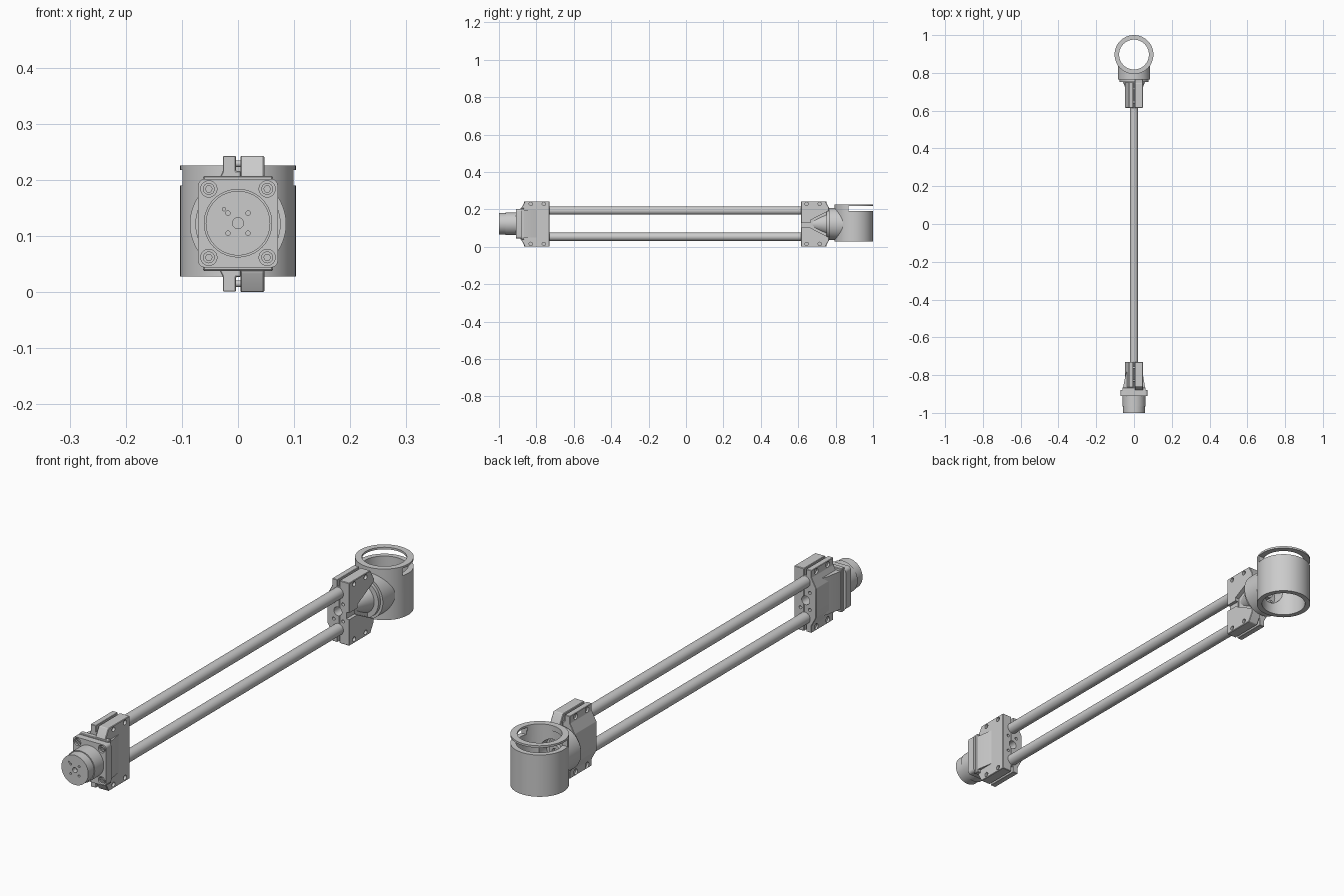
import bpy, bmesh, math
from mathutils import Matrix, Vector

if "Cube" in bpy.data.objects:
    bpy.data.objects.remove(bpy.data.objects["Cube"])

ZC = 0.1215          # height of the link axis
RING_Y = 0.897       # centre of the joint ring


def finish(name, bm, bevel=0.0):
    bmesh.ops.recalc_face_normals(bm, faces=bm.faces)
    if bevel:
        bmesh.ops.bevel(bm, geom=list(bm.edges), offset=bevel, segments=1, affect='EDGES')
    me = bpy.data.meshes.new(name)
    bm.to_mesh(me)
    bm.free()
    ob = bpy.data.objects.new(name, me)
    bpy.context.collection.objects.link(ob)
    return ob


def prism(name, pts, axis, a, b, bevel=0.0):
    """Extrude a 2D profile along an axis from a to b."""
    place = {'X': lambda p, t: (t, p[0], p[1]),
             'Y': lambda p, t: (p[0], t, p[1]),
             'Z': lambda p, t: (p[0], p[1], t)}[axis]
    bm = bmesh.new()
    lo = [bm.verts.new(place(p, a)) for p in pts]
    hi = [bm.verts.new(place(p, b)) for p in pts]
    bm.faces.new(lo)
    bm.faces.new(hi)
    for i in range(len(pts)):
        j = (i + 1) % len(pts)
        bm.faces.new((lo[i], lo[j], hi[j], hi[i]))
    return finish(name, bm, bevel)


def box(name, x, y, z, bevel=0.0):
    return prism(name, [(x[0], y[0]), (x[1], y[0]), (x[1], y[1]), (x[0], y[1])], 'Z', *z, bevel)


def cyl(name, axis, c, a, b, r, r2=None, seg=32):
    """Cylinder or cone along an axis; c holds the other two coordinates in order."""
    r2 = r if r2 is None else r2
    ring = lambda q: [(c[0] + q * math.cos(2 * math.pi * i / seg),
                       c[1] + q * math.sin(2 * math.pi * i / seg)) for i in range(seg)]
    ob = prism(name, ring(r), axis, a, b)
    if r2 != r:
        k = 'XYZ'.index(axis)
        mid = [c[0], c[1]]
        mid.insert(k, b)
        for v in ob.data.vertices:
            if abs(v.co[k] - b) < 1e-5:
                v.co = Vector(mid) + (v.co - Vector(mid)) * (r2 / r)
    return ob


def cut(targets, cutters):
    for ob in targets:
        bpy.context.view_layer.objects.active = ob
        for c in cutters:
            m = ob.modifiers.new("cut", 'BOOLEAN')
            m.operation, m.solver, m.object = 'DIFFERENCE', 'EXACT', c
            bpy.ops.object.modifier_apply(modifier=m.name)
    for c in cutters:
        bpy.data.objects.remove(c)


def rounded_rect(hx, hz, r, n=5):
    pts = []
    for k, (sx, sz) in enumerate([(1, 1), (-1, 1), (-1, -1), (1, -1)]):
        for i in range(n + 1):
            t = math.pi / 2 * (k + i / n)
            pts.append((sx * (hx - r) + r * math.cos(t), ZC + 1.5e-3 + sz * (hz - r) + r * math.sin(t)))
    return pts


# Two long tubes
for i, z in enumerate((0.053, 0.193)):
    cyl(f"tube_{i}", 'Y', (0, z), -0.80, 0.69, 0.022)


def clamp(label, y0, s, length):
    """Split clamp; y0 is the face the tubes enter, s points to the link's end."""
    y = lambda u: y0 + s * u
    # main half with narrow tabs and a thick middle
    body = prism(f"{label}_clamp_body",
                 [(-.004, .001), (-.027, .001), (-.027, .028), (-.047, .065), (-.047, .178),
                  (-.027, .215), (-.027, .243), (-.004, .243), (-.004, .216),
                  (.005, .216), (.005, .027), (-.004, .027)], 'Y', y(0), y(length), .0015)
    # cap half with a chamfered outer end
    cap = prism(f"{label}_clamp_cap",
                [(y(0), 0), (y(length - .005), 0), (y(length + .015), .035),
                 (y(length + .015), .208), (y(length - .005), .243), (y(0), .243)],
                'X', .0045, .047, .002)
    # bores in the tube-side face
    cuts = [cyl("c", 'Y', (-.002, ZC), y(-.01), y(.05), .017)]
    cuts += [cyl("c", 'Y', (sx * .02, ZC + sz * .033), y(-.01), y(.03), .006, seg=16)
             for sx in (-1, 1) for sz in (-1, 1)]
    # screw counterbores on both sides
    for u in (.03, .10):
        for z in (.015, .229):
            cuts.append(cyl("c", 'X', (y(u), z), .035, .06, .009, seg=20))
            cuts.append(cyl("c", 'X', (y(u), z), -.06, -.02, .011, seg=20))
    cut([body, cap], cuts)
    for i, u in enumerate((.03, .10)):
        for j, z in enumerate((.015, .229)):
            cyl(f"{label}_clamp_screw_{i}{j}", 'X', (y(u), z), -.022, .039, .006, seg=16)
    return body, cap


# Front end: clamp, gusset, mounting plate and drum
clamp("front", -.73, -1, .135)
prism("front_gusset", [(-.035, -.775), (.035, -.775), (.048, -.80), (.06, -.875), (-.06, -.875), (-.045, -.80)],
      'Z', .05, .197)
box("front_spacer", (-.062, .062), (-.885, -.865), (.038, .207), .002)
plate = prism("mounting_plate", rounded_rect(.071, .079, .012), 'Y', -.91, -.878)
corners = [(sx * .052, ZC + 1.5e-3 + sz * .061) for sx in (-1, 1) for sz in (-1, 1)]
cut([plate], [cyl("c", 'Y', c, -.93, -.892, .0145, seg=24) for c in corners])
for i, c in enumerate(corners):
    head = cyl(f"plate_bolt_{i}", 'Y', c, -.906, -.888, .0105, seg=24)
    cut([head], [cyl("c", 'Y', c, -.92, -.898, .006, seg=6)])

DC = (0, ZC + .0015)
cyl("drum_base", 'Y', DC, -.965, -.90, .061, seg=64)
drum = cyl("drum_face", 'Y', DC, -1, -.96, .0575, seg=64)
holes = [(0, 0, .010)] + [(sx * .018, sz * .018, .004) for sx in (-1, 1) for sz in (-1, 1)]
holes.append((-.025, .025, .003))
cut([drum], [cyl("c", 'Y', (x, DC[1] + z), -1.02, -.98, r, seg=20) for x, z, r in holes])

# Rear end: clamp with a fan-shaped relief and a slot in its cap
body, cap = clamp("rear", .615, 1, .135)
cut([cap], [prism("c", [(.665, ZC - .02), (.79, ZC - .085), (.79, ZC + .085), (.665, ZC + .02)], 'X', .03, .07),
            box("c", (.034, .07), (.60, .72), (.102, .128))])
cyl("rear_cone", 'Y', (0, ZC), .675, .775, .030, .066, seg=64)
cyl("rear_collar", 'Y', (0, ZC), .752, .77, .076, seg=64)

# Joint ring, its socket, bore, rear window and cross bore
hub = cyl("joint_socket", 'Y', (0, ZC), .765, .85, .086, seg=64)
ring = cyl("joint_ring", 'Z', (0, RING_Y), .028, .226, .103, seg=64)
cut([ring, hub], [cyl("c", 'Z', (0, RING_Y), 0, .205, .083, seg=64),
                  cyl("c", 'Z', (0, RING_Y), .19, .25, .079, seg=64),
                  cyl("c", 'Y', (0, ZC), .785, .87, .05, seg=48)])
cut([ring], [box("c", (-.2, .2), (.868, 1.1), (.19, .218))])
boss = cyl("socket_boss", 'Y', (0, ZC), .78, .805, .024)
cut([boss], [cyl("c", 'Y', (0, ZC), .79, .82, .011)])
for i in range(4):
    t = math.pi / 4 + i * math.pi / 2
    cyl(f"socket_bolt_{i}", 'Y', (.037 * math.cos(t), ZC + .037 * math.sin(t)), .78, .793, .006, seg=16)

# Smooth the round faces, keep edges sharp
bpy.ops.object.select_all(action='SELECT')
bpy.context.view_layer.objects.active = ring
bpy.ops.object.shade_smooth_by_angle(angle=math.radians(30))
